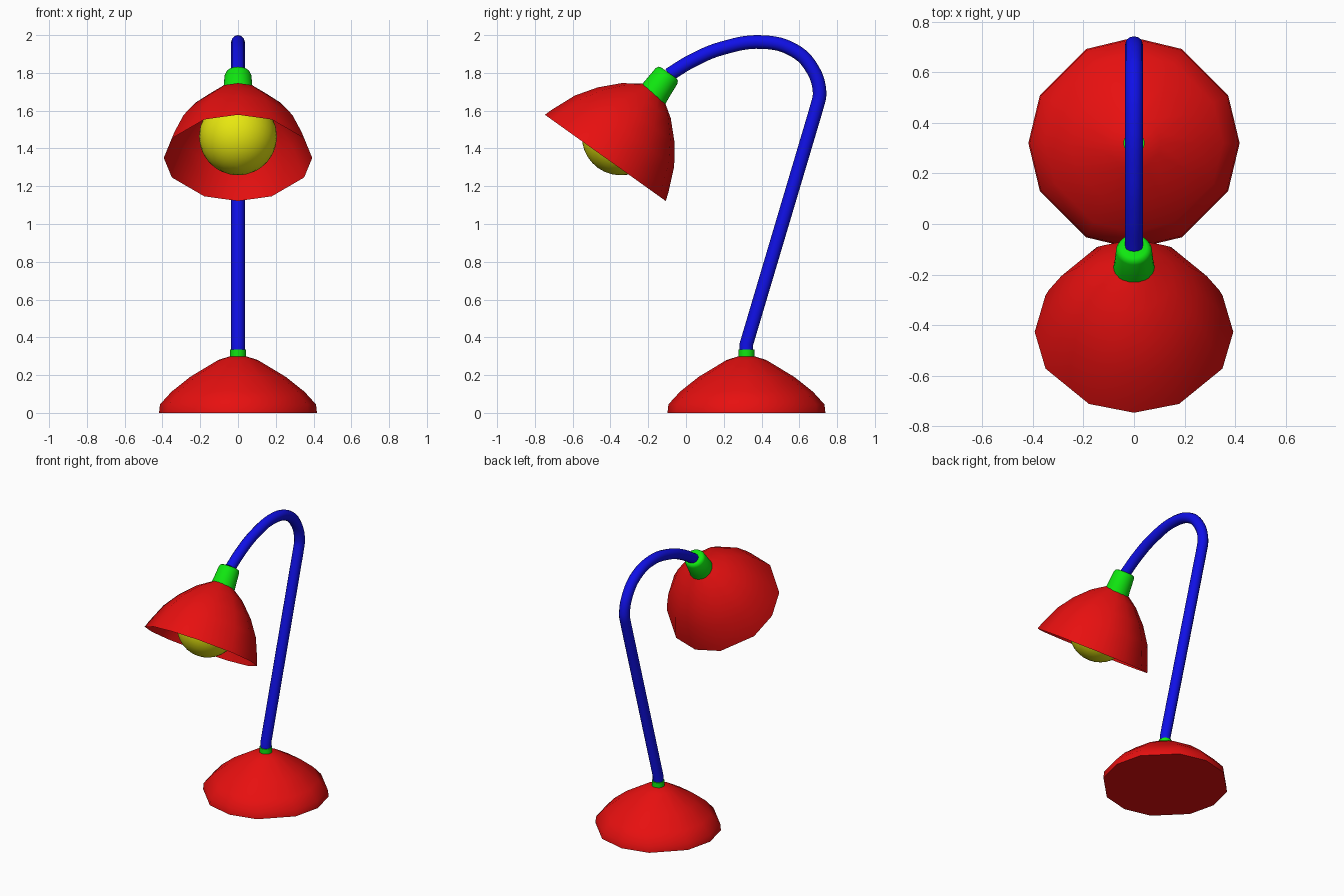
import bpy, math

if "Cube" in bpy.data.objects:
    bpy.data.objects.remove(bpy.data.objects["Cube"])

def material(name, rgb):
    m = bpy.data.materials.new(name)
    m.diffuse_color = (*rgb, 1)
    m.use_nodes = True
    m.node_tree.nodes["Principled BSDF"].inputs["Base Color"].default_value = m.diffuse_color
    return m

RED = material("red enamel", (0.8, 0.005, 0.005))
GREEN = material("green plastic", (0.005, 0.8, 0.005))
BLUE = material("blue tube", (0.005, 0.005, 0.8))
YELLOW = material("yellow glass", (0.8, 0.8, 0.005))

# Twelve unevenly spaced spokes for the red shells, even ones for the rest
SHELL = [math.radians(q * 90 + a) for q in range(4) for a in (0, 27, 63)]
ROUND = [math.tau * i / 32 for i in range(32)]

def smooth(ob, angle=60):
    bpy.ops.object.select_all(action='DESELECT')
    ob.select_set(True)
    bpy.context.view_layer.objects.active = ob
    bpy.ops.object.shade_smooth_by_angle(angle=math.radians(angle))

def lathe(name, profile, mat, spokes, loc, tilt=0, cap_start=False, cap_end=False):
    """Turn (radius, height) points, listed from bottom to top, around local z."""
    n = len(spokes)
    verts = [(r * math.cos(a), r * math.sin(a), h) for r, h in profile for a in spokes]
    faces = [(k * n + i, k * n + (i + 1) % n, (k + 1) * n + (i + 1) % n, (k + 1) * n + i)
             for k in range(len(profile) - 1) for i in range(n)]
    if cap_start:
        faces.append(tuple(reversed(range(n))))
    if cap_end:
        faces.append(tuple(range(len(verts) - n, len(verts))))
    me = bpy.data.meshes.new(name)
    me.from_pydata(verts, [], faces)
    me.materials.append(mat)
    ob = bpy.data.objects.new(name, me)
    bpy.context.collection.objects.link(ob)
    ob.location = loc
    ob.rotation_euler.x = tilt
    smooth(ob)
    return ob

# Base dome and its collar
BASE = (0, 0.32, 0)
lathe("base", [(0.418, 0), (0.413, 0.045), (0.352, 0.112), (0.254, 0.19), (0.105, 0.28),
               (0.035, 0.302)], RED, SHELL, BASE, cap_start=True, cap_end=True)
lathe("base_collar", [(0.042, 0.285), (0.042, 0.335)], GREEN, ROUND, BASE,
      cap_start=True, cap_end=True)

# Bent stem: straight leaning part, then a hook over to the head
path = [(0.32, 0.32), (0.32, 0.365), (0.69, 1.61), (0.707, 1.70), (0.66, 1.835), (0.57, 1.92),
        (0.41, 1.963), (0.19, 1.93), (0.03, 1.863), (-0.09, 1.79)]
curve = bpy.data.curves.new("stem", 'CURVE')
curve.dimensions = '3D'
curve.bevel_depth = 0.036
curve.bevel_resolution = 4
curve.use_fill_caps = True
curve.resolution_u = 6
spline = curve.splines.new('BEZIER')
spline.bezier_points.add(len(path) - 1)
for i, (p, (y, z)) in enumerate(zip(spline.bezier_points, path)):
    p.co = (0, y, z)
    p.handle_left_type = p.handle_right_type = 'VECTOR' if i < 2 else 'AUTO'
# keep the long leaning run straight
spline.bezier_points[2].handle_left_type = 'VECTOR'
curve.materials.append(BLUE)
stem = bpy.data.objects.new("stem", curve)
bpy.context.collection.objects.link(stem)
bpy.ops.object.select_all(action='DESELECT')
stem.select_set(True)
bpy.context.view_layer.objects.active = stem
bpy.ops.object.convert(target='MESH')
smooth(bpy.context.object)

# Tilted head: shade, socket and bulb share one axis through the rim centre
HEAD = (0, -0.427, 1.35)
TILT = -0.62
lathe("shade", [(0.393, 0), (0.378, 0.045), (0.323, 0.175), (0.25, 0.28), (0.16, 0.372),
                (0.06, 0.44)], RED, SHELL, HEAD, TILT)
SOCKET = (0, -0.418, 1.343)
lathe("socket", [(0.082, 0.415), (0.078, 0.45), (0.071, 0.54), (0.064, 0.556), (0.05, 0.562)],
      GREEN, ROUND, SOCKET, TILT, cap_start=True, cap_end=True)

# Round bulb with a short neck reaching into the socket
R, MID = 0.206, 0.14
ball = [(R * math.sin(math.pi * t / 16), MID - R * math.cos(math.pi * t / 16))
        for t in range(15)]
ball[0] = (0.001, MID - R)
lathe("bulb", ball + [(0.06, 0.36), (0.055, 0.42)], YELLOW, ROUND, HEAD, TILT,
      cap_start=True, cap_end=True)
